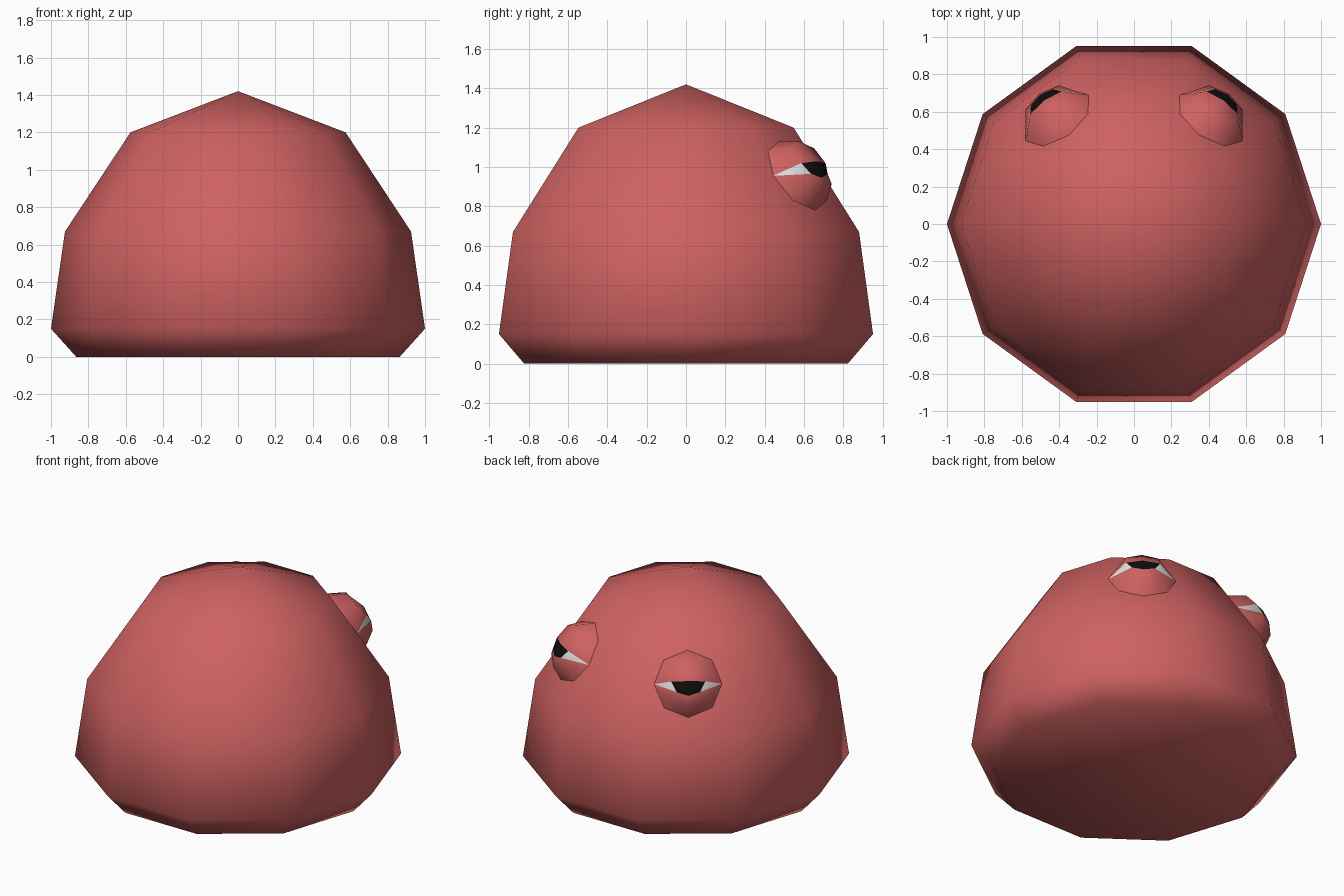
import bpy, bmesh
from math import sin, cos, radians, sqrt, pi
from mathutils import Vector

if "Cube" in bpy.data.objects:
    bpy.data.objects.remove(bpy.data.objects["Cube"], do_unlink=True)


def material(name, rgb):
    m = bpy.data.materials.new(name)
    m.use_nodes = True
    m.diffuse_color = (*rgb, 1)
    m.node_tree.nodes["Principled BSDF"].inputs["Base Color"].default_value = (*rgb, 1)
    return m


RED = material("red_skin", (0.62, 0.12, 0.12))
WHITE = material("eye_white", (0.75, 0.75, 0.75))
BLACK = material("pupil_black", (0.004, 0.004, 0.004))


def finish(name, bm, mats):
    bmesh.ops.remove_doubles(bm, verts=bm.verts, dist=0.0005)
    for f in bm.faces:
        f.smooth = True
    mesh = bpy.data.meshes.new(name)
    bm.to_mesh(mesh)
    bm.free()
    for m in mats:
        mesh.materials.append(m)
    obj = bpy.data.objects.new(name, mesh)
    bpy.context.collection.objects.link(obj)
    return obj


# Body: ten-sided dome with a bevelled foot and a shallow pointed cap
SIDES = 10
bm = bmesh.new()
rings = [[bm.verts.new((r * cos(2 * pi * i / SIDES), r * sin(2 * pi * i / SIDES), z))
          for i in range(SIDES)]
         for r, z in ((0.865, 0), (1.0, 0.15), (0.925, 0.67), (0.575, 1.2))]
apex = bm.verts.new((0, 0, 1.42))
bm.faces.new(rings[0][::-1])
for i in range(SIDES):
    j = (i + 1) % SIDES
    for lo, hi in zip(rings, rings[1:]):
        bm.faces.new((lo[i], lo[j], hi[j], hi[i]))
    bm.faces.new((rings[-1][i], rings[-1][j], apex))
finish("body", bm, [RED])

# Eyes: octagonal domes on the sloping rear faces, with a half-closed lid
RADIUS, HEIGHT = 0.21, 0.14
azimuth, tilt = radians(54), radians(32)
out = Vector((cos(azimuth), sin(azimuth), 0))
normal = out * cos(tilt) + Vector((0, 0, sin(tilt)))
across = Vector((-sin(azimuth), cos(azimuth), 0))
up = normal.cross(across)
if up.z < 0:
    up = -up
centre = out * 0.698 + Vector((0, 0, 0.955))


def on_dome(a, b):
    depth = HEIGHT * sqrt(max(0, 1 - (a * a + b * b) / RADIUS ** 2))
    return centre + across * a + up * b + normal * depth


points = {
    "corner": (0.21, 0), "rim_hi": (0.1485, 0.1485), "rim_top": (0, 0.21),
    "lid_side": (0.1, 0.1), "lid_top": (0, 0.145),
    "iris_side": (0.105, 0), "iris_top": (0, 0),
    "iris_low": (0.072, -0.066), "iris_base": (0, -0.09),
    "low_side": (0.11, -0.108), "low_mid": (0, -0.155),
    "rim_lo": (0.1485, -0.1485), "rim_base": (0, -0.21),
}
# Material slots: 0 lid, 1 white, 2 pupil
patches = [
    (0, "corner rim_hi lid_side iris_side"),
    (0, "rim_hi rim_top lid_top lid_side"),
    (0, "iris_side lid_side lid_top iris_top"),
    (1, "corner iris_side iris_low"),
    (2, "iris_side iris_top iris_base iris_low"),
    (0, "corner iris_low low_side rim_lo"),
    (0, "iris_low iris_base low_mid low_side"),
    (0, "low_side low_mid rim_base rim_lo"),
]
bm = bmesh.new()
for side in (1, -1):
    for slot, names in patches:
        verts = [bm.verts.new(on_dome(side * points[n][0], points[n][1]))
                 for n in names.split()]
        face = bm.faces.new(verts)
        face.material_index = slot
        face.normal_update()
        if face.normal.dot(normal) < 0:
            face.normal_flip()
eyes = finish("eyes", bm, [RED, WHITE, BLACK])
eyes.modifiers.new("mirror", "MIRROR").use_mirror_merge = False
